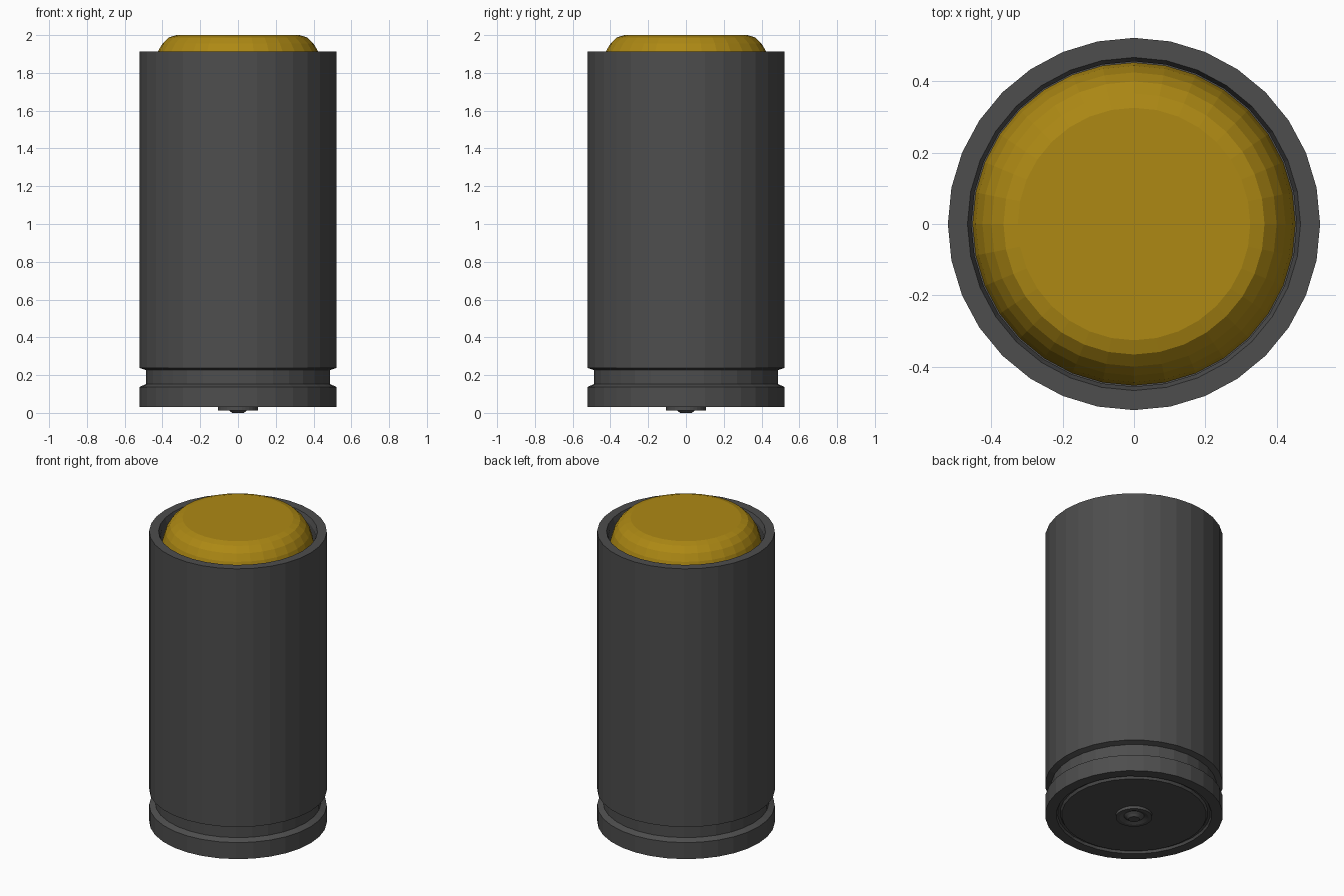
import bpy, bmesh, math

if "Cube" in bpy.data.objects:
    bpy.data.objects.remove(bpy.data.objects["Cube"])

SIDES = 32


def material(name, rgb):
    m = bpy.data.materials.new(name)
    m.diffuse_color = (*rgb, 1)
    m.use_nodes = True
    m.node_tree.nodes["Principled BSDF"].inputs["Base Color"].default_value = m.diffuse_color
    return m


def lathe(name, profile, mat):
    """Revolve (radius, z) points around z; radius 0 makes a pole."""
    bm = bmesh.new()
    rings = []
    for r, z in profile:
        if r == 0:
            rings.append([bm.verts.new((0, 0, z))] * SIDES)
        else:
            rings.append([bm.verts.new((r * math.cos(2 * math.pi * i / SIDES),
                                        r * math.sin(2 * math.pi * i / SIDES), z))
                          for i in range(SIDES)])
    for low, high in zip(rings, rings[1:]):
        for i in range(SIDES):
            j = (i + 1) % SIDES
            corners = list(dict.fromkeys((low[i], low[j], high[j], high[i])))
            bm.faces.new(corners)
    bmesh.ops.recalc_face_normals(bm, faces=bm.faces)
    mesh = bpy.data.meshes.new(name)
    bm.to_mesh(mesh)
    bm.free()
    mesh.materials.append(mat)
    obj = bpy.data.objects.new(name, mesh)
    bpy.context.collection.objects.link(obj)
    return obj


dark = material("dark_metal", (0.075, 0.075, 0.075))
gold = material("gold_metal", (0.42, 0.25, 0.007))

# Hollow casing: shallow base recess, rim, groove, wall, chamfered mouth, inside
lathe("casing", [
    (0, 0.03), (0.425, 0.03), (0.435, 0.045), (0.45, 0.045), (0.457, 0.03),
    (0.522, 0.03), (0.522, 0.137), (0.487, 0.153), (0.487, 0.227),
    (0.522, 0.238), (0.522, 1.912), (0.467, 1.912), (0.456, 1.88),
    (0.456, 0.3), (0, 0.3)], dark)

# Base cap with a dished ring and a small centre button
lathe("base_cap", [
    (0, 0), (0.032, 0), (0.045, 0.012), (0.06, 0.022), (0.085, 0.012),
    (0.107, 0.012), (0.107, 0.035), (0, 0.035)], dark)

# Rounded, flat-topped plug seated in the mouth
lathe("plug", [
    (0, 1.3), (0.453, 1.3), (0.453, 1.79), (0.444, 1.85), (0.425, 1.912),
    (0.40, 1.955), (0.366, 1.988), (0.326, 2.0), (0, 2.0)], gold)
